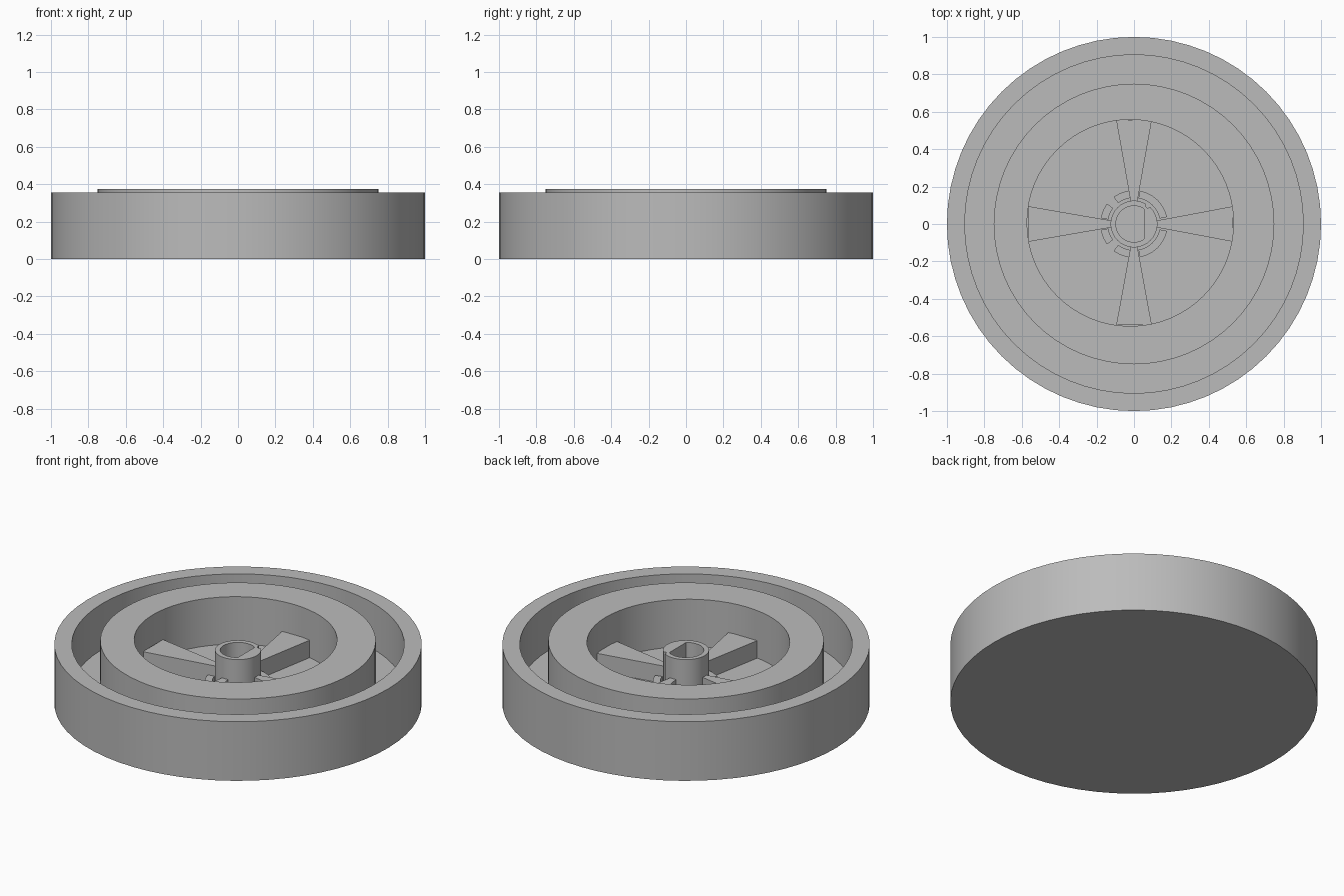
import bpy, bmesh
from math import cos, sin, radians, tau

cube = bpy.data.objects.get("Cube")
if cube:
    bpy.data.objects.remove(cube, do_unlink=True)

grey = bpy.data.materials.new("plain grey")
grey.use_nodes = True
COLOUR = (0.5, 0.5, 0.5, 1)
grey.diffuse_color = COLOUR
grey.node_tree.nodes["Principled BSDF"].inputs["Base Color"].default_value = COLOUR


def finish(name, bm):
    bmesh.ops.recalc_face_normals(bm, faces=bm.faces)
    mesh = bpy.data.meshes.new(name)
    bm.to_mesh(mesh)
    bm.free()
    mesh.materials.append(grey)
    obj = bpy.data.objects.new(name, mesh)
    bpy.context.collection.objects.link(obj)
    bpy.ops.object.select_all(action='DESELECT')
    obj.select_set(True)
    bpy.context.view_layer.objects.active = obj
    bpy.ops.object.shade_smooth_by_angle(angle=radians(30))
    return obj


def circle(bm, r, z, cx=0, cy=0, n=64):
    return [bm.verts.new((cx + r * cos(tau * i / n), cy + r * sin(tau * i / n), z))
            for i in range(n)]


def bridge(bm, a, b):
    for i in range(len(a)):
        j = (i + 1) % len(a)
        bm.faces.new((a[i], a[j], b[j], b[i]))


def prism(name, outline, z0, z1):
    bm = bmesh.new()
    low, high = ([bm.verts.new((x, y, z)) for x, y in outline] for z in (z0, z1))
    bridge(bm, low, high)
    bm.faces.new(low)
    bm.faces.new(high)
    return finish(name, bm)


def arc(r, a0, a1, n=12):
    return [(r * cos(radians(a0 + (a1 - a0) * i / n)),
             r * sin(radians(a0 + (a1 - a0) * i / n))) for i in range(n + 1)]


# Body: rim, groove, raised ring and slightly offset well
FLOOR = 0.09
HX, HY, HR = -0.02, 0.006, 0.552
bm = bmesh.new()
rings = [circle(bm, r, z) for r, z in
         ((1, 0), (1, 0.355), (0.905, 0.355), (0.905, 0.08), (0.75, 0.08), (0.75, 0.375))]
rings += [circle(bm, HR, z, HX, HY) for z in (0.375, FLOOR)]
for a, b in zip(rings, rings[1:]):
    bridge(bm, a, b)
bm.faces.new(rings[0])
bm.faces.new(rings[-1])
finish("knob_body", bm)

# Four tapered spokes reaching the well wall
for name, dx, dy, reach in (("right_spoke", -1, 0, 0.565), ("left_spoke", 1, 0, 0.53),
                            ("front_spoke", 0, -1, 0.54), ("back_spoke", 0, 1, 0.555)):
    shape = ((0.115, -0.017), (reach, -0.095), (reach, 0.095), (0.115, 0.017))
    prism(name, [(u * dx - v * dy, u * dy + v * dx) for u, v in shape], FLOOR - 0.01, 0.195)

# Hub: tube with a D-shaped bore and a narrow outer groove
bm = bmesh.new()
N = 72
levels = []
for z in (FLOOR - 0.01, 0.32):
    outer, inner = [], []
    for i in range(N):
        c, s = cos(tau * i / N), sin(tau * i / N)
        r = 0.112 if i in (10, 11) else 0.125
        outer.append(bm.verts.new((r * c, r * s, z)))
        bore = min(0.097, 0.055 / c) if c > 0 else 0.097
        inner.append(bm.verts.new((bore * c, bore * s, z)))
    levels.append((outer, inner))
(lo, li), (ho, hi) = levels
for a, b in ((lo, ho), (ho, hi), (hi, li), (li, lo)):
    bridge(bm, a, b)
finish("hub_tube", bm)

# Low collar pieces around the hub, split on the right side
for k, (a0, a1) in enumerate(((12, 80), (98, 127), (143, 170),
                              (190, 217), (233, 262), (280, 348))):
    prism(f"collar_piece_{k + 1}", arc(0.18, a0, a1) + arc(0.14, a1, a0), FLOOR - 0.01, 0.135)
